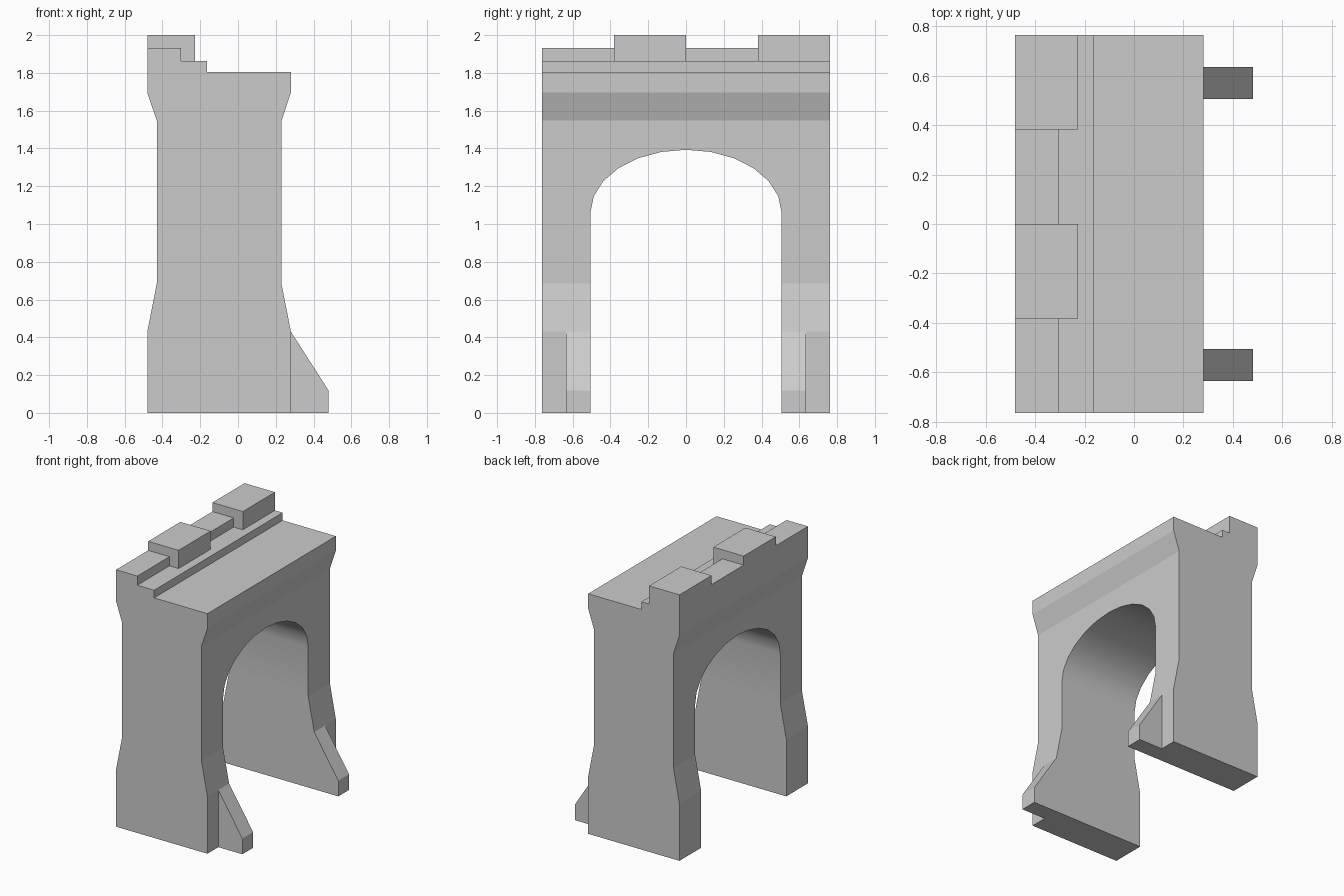
import bpy, bmesh
from math import sin, cos, pi

if "Cube" in bpy.data.objects:
    bpy.data.objects.remove(bpy.data.objects["Cube"])


def prism(name, pts, axis, lo, hi):
    """Extrude a 2D outline along 'y' (pts are x,z) or 'x' (pts are y,z)."""
    bm = bmesh.new()
    place = (lambda p: (p[0], lo, p[1])) if axis == 'y' else (lambda p: (lo, p[0], p[1]))
    face = bm.faces.new([bm.verts.new(place(p)) for p in pts])
    ext = bmesh.ops.extrude_face_region(bm, geom=[face])
    shift = (0, hi - lo, 0) if axis == 'y' else (hi - lo, 0, 0)
    moved = [g for g in ext['geom'] if isinstance(g, bmesh.types.BMVert)]
    bmesh.ops.translate(bm, vec=shift, verts=moved)
    bmesh.ops.recalc_face_normals(bm, faces=bm.faces)
    mesh = bpy.data.meshes.new(name)
    bm.to_mesh(mesh)
    bm.free()
    obj = bpy.data.objects.new(name, mesh)
    bpy.context.collection.objects.link(obj)
    return obj


# Wall body: flared foot, waist, flared top, stepped parapet
HALF = 0.763
body = [(-0.48, 0), (0.28, 0), (0.28, 0.43), (0.23, 0.685), (0.23, 1.547),
        (0.28, 1.695), (0.28, 1.805), (-0.163, 1.805), (-0.163, 1.863),
        (-0.303, 1.863), (-0.303, 1.932), (-0.48, 1.932), (-0.48, 1.695),
        (-0.43, 1.547), (-0.43, 0.685), (-0.48, 0.43)]
wall = prism("gate_wall", body, 'y', -HALF, HALF)

# Arched passage
R, SPRING, RISE, SEG = 0.506, 1.06, 0.333, 12
arch = [(R * cos(pi * i / SEG), SPRING + RISE * sin(pi * i / SEG)) for i in range(SEG + 1)]
cutter = prism("passage_cutter", [(R, -0.2)] + arch + [(-R, -0.2)], 'x', -1, 1)
cutter.hide_render = True
mod = wall.modifiers.new("passage", 'BOOLEAN')
mod.operation, mod.solver, mod.object = 'DIFFERENCE', 'EXACT', cutter
bpy.context.view_layer.objects.active = wall
bpy.ops.object.modifier_apply(modifier=mod.name)
bpy.data.objects.remove(cutter)

# Only the inside of the arch is smooth
for p in wall.data.polygons:
    inside = abs(p.center.y) < R + 0.01 and 0.01 < p.center.z < 1.5
    p.use_smooth = inside and abs(p.normal.x) < 0.01

# Merlons overhanging the parapet step
for i, y in enumerate((-HALF / 2, HALF / 2)):
    prism(f"merlon_{i + 1}", [(-0.48, 1.863), (-0.227, 1.863), (-0.227, 2), (-0.48, 2)],
          'y', y, y + HALF / 2)

# Sloped buttresses at the foot of each pier
slope = [(0.28, 0), (0.48, 0), (0.48, 0.118), (0.28, 0.43)]
for side, lo in (("left", -0.634), ("right", R)):
    prism(f"buttress_{side}", slope, 'y', lo, lo + 0.128)
